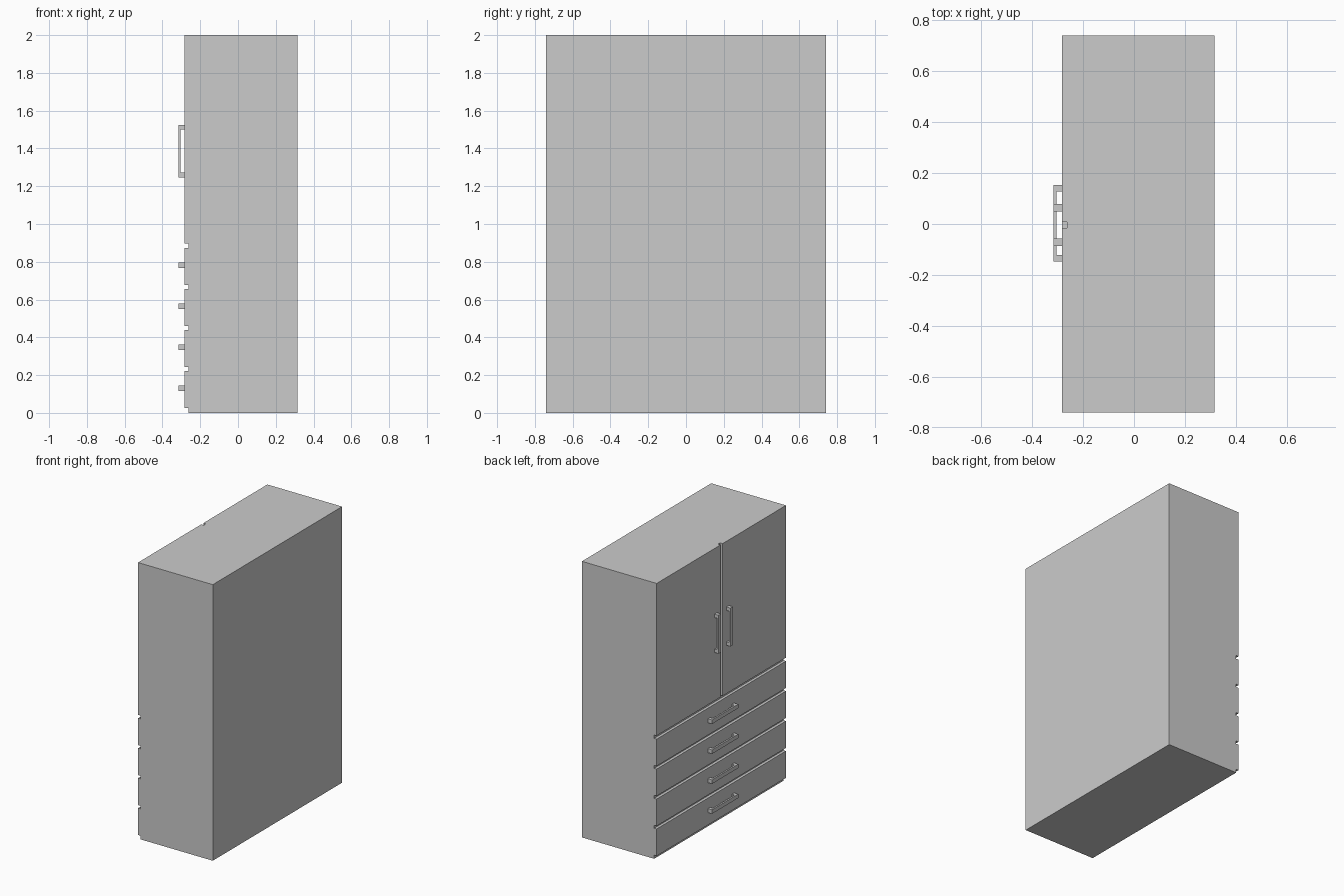
import bpy
import bmesh

if "Cube" in bpy.data.objects:
    bpy.data.objects.remove(bpy.data.objects["Cube"], do_unlink=True)

# Single matte grey finish
grey = bpy.data.materials.new("plain grey")
grey.use_nodes = True
grey.diffuse_color = (0.6, 0.6, 0.6, 1)
grey.node_tree.nodes["Principled BSDF"].inputs["Base Color"].default_value = (0.6, 0.6, 0.6, 1)

FACE, CARCASS, BACK, SIDE, TOP = -0.283, -0.263, 0.316, 0.74, 2.0
GRIP = -0.316


def add_boxes(name, boxes):
    """One object made of boxes, each given as (low corner, high corner)."""
    bm = bmesh.new()
    for low, high in boxes:
        verts = bmesh.ops.create_cube(bm, size=1)["verts"]
        for v in verts:
            v.co = [(a + b) / 2 + c * (b - a) for a, b, c in zip(low, high, v.co)]
    mesh = bpy.data.meshes.new(name)
    bm.to_mesh(mesh)
    bm.free()
    mesh.materials.append(grey)
    obj = bpy.data.objects.new(name, mesh)
    bpy.context.collection.objects.link(obj)
    return obj


def add_handle(name, y, z, length, vertical):
    """Square bar standing off the front on two end posts."""
    half, width, post, bar = length / 2, 0.0145, 0.025, 0.012

    def box(x0, x1, a, b):
        if vertical:
            return (x0, y - width, z + a), (x1, y + width, z + b)
        return (x0, y + a, z - width), (x1, y + b, z + width)

    add_boxes(name, [
        box(GRIP, GRIP + bar, -half, half),
        box(GRIP + bar, FACE, -half, -half + post),
        box(GRIP + bar, FACE, half - post, half),
    ])


# Carcass
add_boxes("cabinet_body", [((CARCASS, -SIDE, 0), (BACK, SIDE, TOP))])

# Four drawers, evenly stacked
for i in range(4):
    base = 0.026 + i * 0.217
    add_boxes(f"drawer_front_{i + 1}", [((FACE, -SIDE, base), (CARCASS, SIDE, base + 0.195))])
    add_handle(f"drawer_handle_{i + 1}", 0.003, base + 0.104, 0.3, False)

# Two doors either side of a narrow gap
gap = -0.004
for side, sign in (("near", -1), ("far", 1)):
    y0, y1 = sorted((gap + sign * 0.012, sign * SIDE))
    add_boxes(f"door_{side}", [((FACE, y0, 0.897), (CARCASS, y1, TOP))])
    add_handle(f"door_handle_{side}", gap + sign * 0.068, 1.386, 0.278, True)
